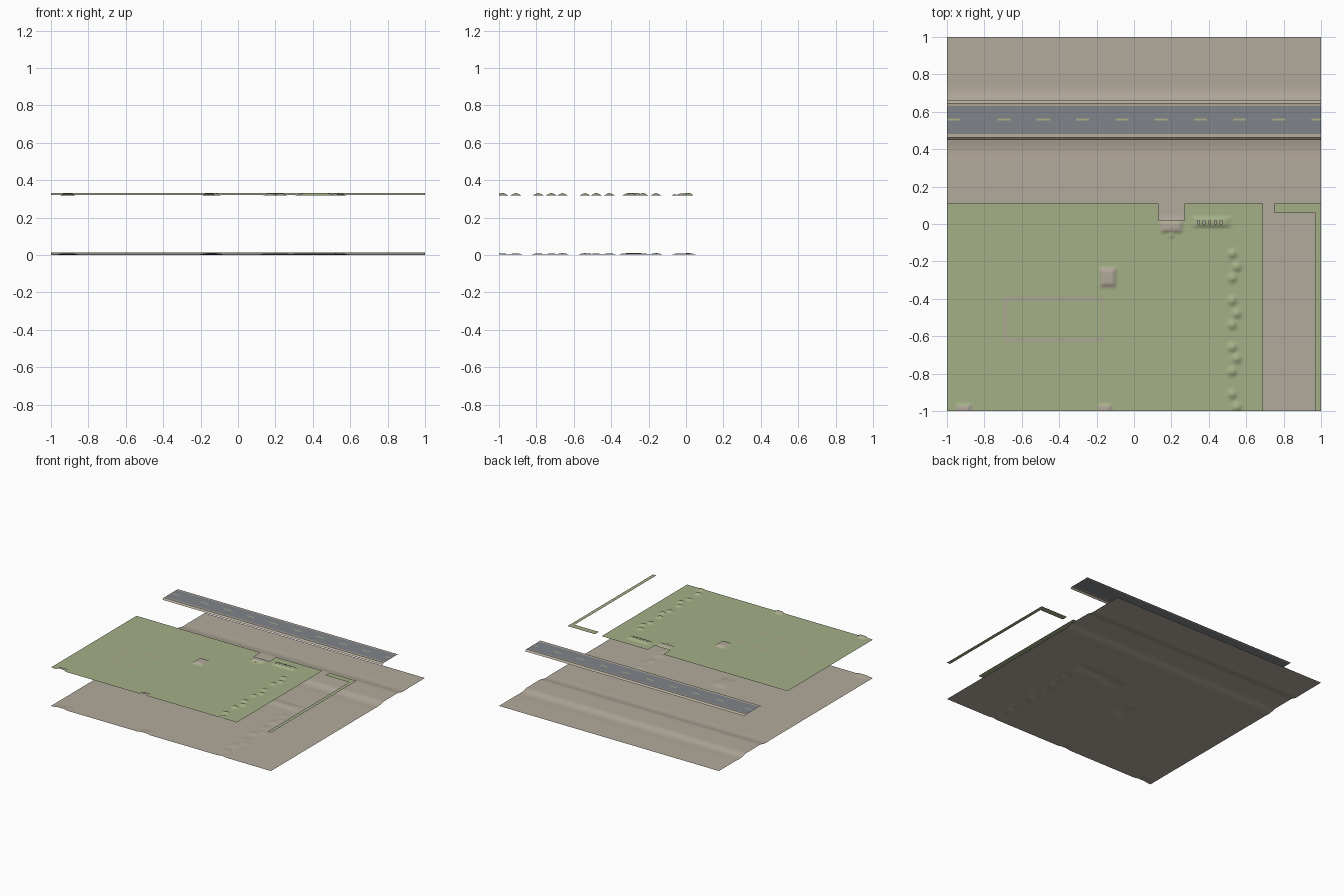
import bpy, bmesh, math

if "Cube" in bpy.data.objects:
    bpy.data.objects.remove(bpy.data.objects["Cube"])


def material(name, rgb):
    m = bpy.data.materials.new(name)
    m.use_nodes = True
    m.diffuse_color = (*rgb, 1)
    m.node_tree.nodes["Principled BSDF"].inputs["Base Color"].default_value = (*rgb, 1)
    return m


EARTH = material("earth tan", (0.45, 0.40, 0.33))
GRASS = material("grass green", (0.37, 0.43, 0.24))
PAVING = material("paving tan", (0.44, 0.39, 0.32))
TRACK = material("worn track", (0.41, 0.39, 0.28))
ASPHALT = material("asphalt grey", (0.215, 0.235, 0.26))
PAINT = material("lane paint", (0.40, 0.43, 0.25))

LEVEL = 0.318   # height of the raised grass layer

# Flat-topped pads: centre x, centre y, half width, half depth, height
PADS = [(-0.14, -0.285, 0.05, 0.06, 0.013), (0.2, -0.015, 0.07, 0.035, 0.012),
        (-0.155, -0.99, 0.04, 0.03, 0.011), (-0.91, -0.99, 0.045, 0.03, 0.011)]
# Round mounds along the path edge, and the hedge bank
MOUNDS = [(0.525 if k % 3 != 1 else 0.55, -y, 0.035, 0.035, 0.014)
          for k, y in enumerate((0.16, 0.23, 0.29, 0.41, 0.48, 0.54,
                                 0.66, 0.72, 0.79, 0.91, 0.98))]
MOUNDS += [(0.2, -0.06, 0.025, 0.02, 0.008)]
HEDGE = (0.415, 0.01, 0.12, 0.03, 0.013)


def ease(t):
    t = max(0, min(1, t))
    return t * t * (3 - 2 * t)


def box_bump(x, y, bump, grow=1.0):
    cx, cy, rx, ry, h = bump
    t = max(abs(x - cx) / (rx * grow), abs(y - cy) / (ry * grow))
    return h * ease((1 - t) * 2)


def round_bump(x, y, bump, grow=1.0):
    cx, cy, rx, ry, h = bump
    return h * ease(1 - math.hypot((x - cx) / (rx * grow), (y - cy) / (ry * grow)))


def relief(x, y, grow=1.0):
    return max([box_bump(x, y, b, grow) for b in PADS + [HEDGE]]
               + [round_bump(x, y, b, grow) for b in MOUNDS])


def sheet(name, n, height, keep, pick, mats):
    """Thin square sheet of n x n cells; keep() trims it, pick() colours it."""
    bm = bmesh.new()
    verts = {}

    def vert(i, j):
        if (i, j) not in verts:
            x, y = 2 * i / n - 1, 2 * j / n - 1
            verts[i, j] = bm.verts.new((x, y, height(x, y)))
        return verts[i, j]

    for i in range(n):
        for j in range(n):
            x, y = (2 * i + 1) / n - 1, (2 * j + 1) / n - 1
            if keep(x, y):
                f = bm.faces.new([vert(i, j), vert(i + 1, j),
                                  vert(i + 1, j + 1), vert(i, j + 1)])
                f.material_index = pick(x, y)
                f.smooth = True
    return finish(name, bm, mats)


def finish(name, bm, mats):
    me = bpy.data.meshes.new(name)
    bm.to_mesh(me)
    bm.free()
    for m in mats:
        me.materials.append(m)
    ob = bpy.data.objects.new(name, me)
    bpy.context.collection.objects.link(ob)
    return ob


# Base terrain with a road embankment, shallow gutters and soft mounds
def ground_height(x, y):
    d = abs(y - 0.555)
    bank = 0.012 * ease((0.15 - d) / 0.06)
    gutter = 0.002 * ease(1 - abs(d - 0.18) / 0.04)
    return 0.002 + bank - gutter + 0.6 * relief(x, y, 1.4)


sheet("ground", 100, ground_height, lambda x, y: True, lambda x, y: 0, [EARTH])


# Main lawn, with entrance notch and small planting holes
def inside(x, y, x0, x1, y0, y1):
    return x0 < x < x1 and y0 < y < y1


def in_lawn(x, y):
    if not inside(x, y, -1, 0.69, -1, 0.11):
        return False
    if inside(x, y, 0.13, 0.27, 0.02, 1):
        return False
    return not any(inside(x, y, c, c + 0.01, 0, 0.02)
                   for c in (0.34, 0.37, 0.40, 0.43, 0.46))


def lawn_colour(x, y):
    if any(box_bump(x, y, b) > 0.003 for b in PADS):
        return 1
    outer = inside(x, y, -0.70, -0.16, -0.63, -0.39)
    inner = inside(x, y, -0.685, -0.175, -0.615, -0.405)
    return 2 if outer and not inner else 0


sheet("lawn", 200, lambda x, y: LEVEL + relief(x, y), in_lawn, lawn_colour,
      [GRASS, PAVING, TRACK])


# Narrow L-shaped verge beside the side lane
def in_verge(x, y):
    return inside(x, y, 0.97, 1, -1, 0.11) or inside(x, y, 0.75, 1, 0.06, 0.11)


sheet("verge", 200, lambda x, y: LEVEL, in_verge, lambda x, y: 0, [GRASS])

# Road: cross-section swept along x, shoulders tan and carriageway grey
PROFILE = [(0.448, 0.321), (0.462, 0.333), (0.482, 0.332),
           (0.63, 0.332), (0.645, 0.333), (0.66, 0.321)]
bm = bmesh.new()
rows = [[bm.verts.new((x, y, z)) for x in (-1, 1)] for y, z in PROFILE]
for k, (a, b) in enumerate(zip(rows, rows[1:])):
    f = bm.faces.new([a[0], a[1], b[1], b[0]])
    f.material_index = 1 if k == 2 else 0
finish("road", bm, [EARTH, ASPHALT])

# Dashed centre line
bm = bmesh.new()
for k in range(10):
    x0 = -0.94 + 0.21 * k if k else -1
    x1 = min(x0 + 0.07, 1)
    bm.faces.new([bm.verts.new((x, y, 0.333)) for x, y in
                  ((x0, 0.553), (x1, 0.553), (x1, 0.565), (x0, 0.565))])
finish("lane_dashes", bm, [PAINT])
